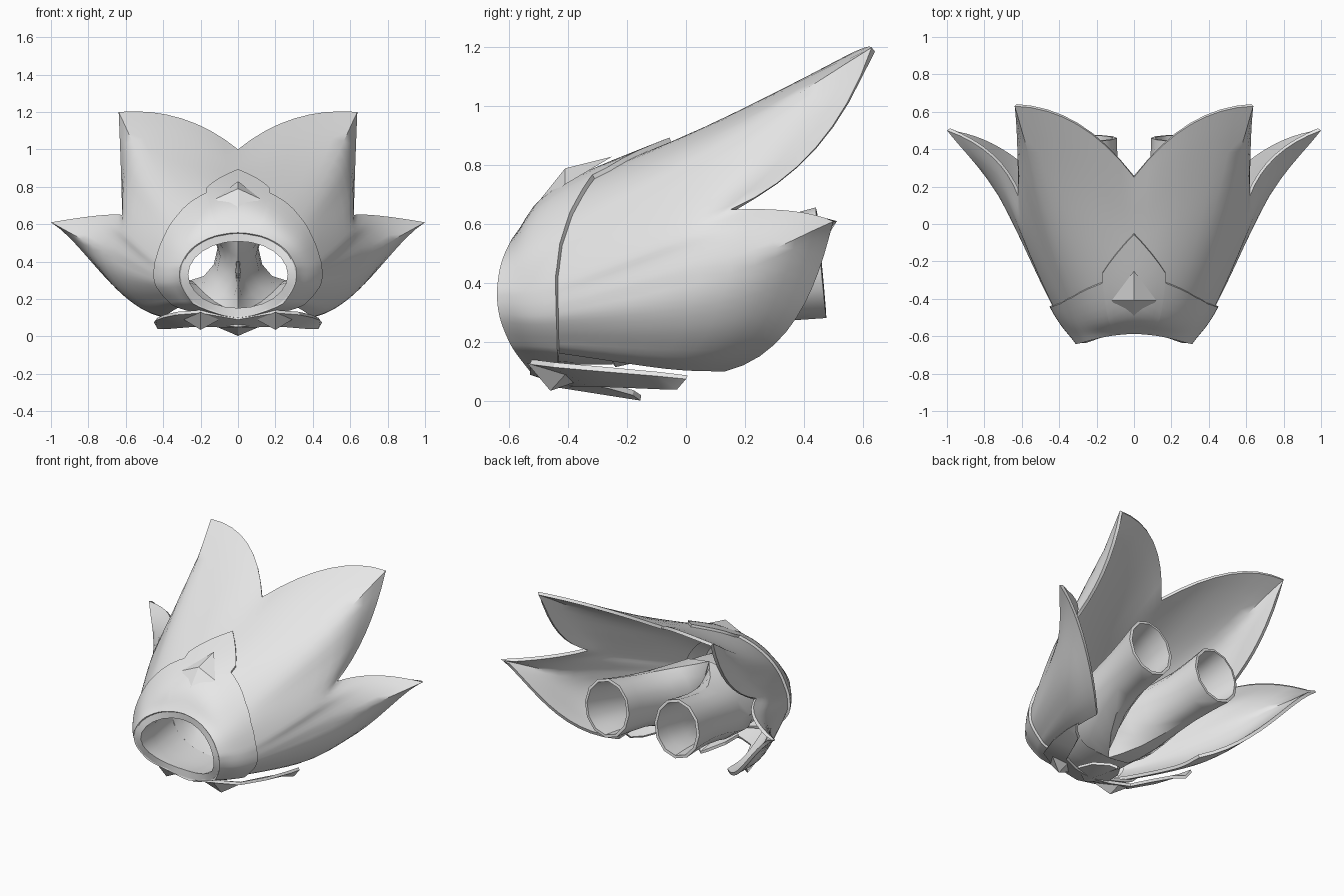
import bpy, math
from mathutils import Vector

if "Cube" in bpy.data.objects:
    bpy.data.objects.remove(bpy.data.objects["Cube"])

grey = bpy.data.materials.new("plain grey")
grey.diffuse_color = (0.8, 0.8, 0.8, 1)
grey.use_nodes = True
grey.node_tree.nodes["Principled BSDF"].inputs["Base Color"].default_value = grey.diffuse_color


def oval(deg, rx, up, down, y=None):
    """Point on the waist oval; the rim itself is bowed forward at its sides."""
    c, s = math.cos(math.radians(deg)), math.sin(math.radians(deg))
    yy = -.55 - .025 * s - .08 * c * c if y is None else y
    return Vector((rx * c, yy, .33 + (up if s > 0 else down) * s))


# Four outlines of the right half, each from top centre round to bottom centre
ANGLES = [90, 66, 46, 30, 13, 5, -4, -15, -32, -47, -90]
RIM = [oval(a, .30, .215, .215) for a in ANGLES]
WAIST = [oval(a, .44, .385, .23, -.43) for a in ANGLES]
FLARE = [Vector(p) for p in (
    (0, 0, .9), (.26, .15, .965), (.51, .2, .935), (.585, .13, .76), (.60, -.03, .57),
    (.66, .08, .54), (.725, .15, .46), (.68, .11, .33), (.57, .05, .2), (.39, -.07, .11),
    (0, -.2, .08))]
PETAL_EDGE = [Vector(p) for p in (
    (0, .25, 1), (.3, .53, 1.165), (.638, .63, 1.2), (.625, .44, .86), (.62, .15, .65),
    (.76, .36, .645), (1, .5, .61), (.82, .45, .44), (.63, .34, .235), (.4, .13, .1),
    (0, -.1, .07))]
OUTLINES = [RIM, WAIST, FLARE, PETAL_EDGE]
TIPS = [0, 2, 4, 6, 9, 10]                       # corners of the rear edge


def spline(a, b, c, d, t):
    return 0.5 * (2 * b + (c - a) * t + (2 * a - 5 * b + 4 * c - d) * t * t
                  + (3 * b - a - 3 * c + d) * t ** 3)


def flip(p):
    return Vector((-p.x, p.y, p.z))


def arc(col, u):
    """Smooth curve between neighbouring tips, crisp at each tip."""
    lo, hi = next((a, b) for a, b in zip(TIPS, TIPS[1:]) if u <= b)
    total = Vector()
    for i in range(lo, hi + 1):
        w = 1.0
        for j in range(lo, hi + 1):
            if j != i:
                w *= (u - j) / (i - j)
        total += col[i] * w
    return total


def across(s, u):
    """Point on outline s, u steps round from the top."""
    col = OUTLINES[s]
    if s == 3:
        return arc(col, u)
    i = min(int(u), 9)
    ext = [flip(col[1])] + col + [flip(col[9])]
    return spline(*ext[i:i + 4], u - i)


def surf(u, v):
    p = [across(s, u) for s in range(4)]
    p = [2 * p[0] - p[1]] + p + [2 * p[3] - p[2]]
    i = min(int(v), 2)
    return spline(*p[i:i + 4], v - i)


def v_at_y(u, y):
    lo, hi = 0.0, 3.0
    for _ in range(30):
        mid = (lo + hi) / 2
        if surf(u, mid).y < y:
            lo = mid
        else:
            hi = mid
    return lo


def make(name, verts, faces, mirror=False, thick=0, offset=-1, angle=35):
    me = bpy.data.meshes.new(name)
    me.from_pydata([tuple(v) for v in verts], [], faces)
    me.materials.append(grey)
    ob = bpy.data.objects.new(name, me)
    bpy.context.collection.objects.link(ob)
    if mirror:
        ob.modifiers.new("mirror", 'MIRROR').merge_threshold = 0.0005
    if thick:
        so = ob.modifiers.new("thickness", 'SOLIDIFY')
        so.thickness, so.offset = thick, offset
    bpy.ops.object.select_all(action='DESELECT')
    ob.select_set(True)
    bpy.context.view_layer.objects.active = ob
    bpy.ops.object.convert(target='MESH')
    bpy.ops.object.shade_smooth_by_angle(angle=math.radians(angle))
    return ob


def grid_faces(rows, n, closed=False):
    return [(r * n + c, r * n + (c + 1) % n, (r + 1) * n + (c + 1) % n, (r + 1) * n + c)
            for r in range(rows - 1) for c in range(n if closed else n - 1)]


# Flared skirt with two upper petals and two side petals, open underneath
us = [i / 4 for i in range(37)]
vs = [.6 + 2.4 * i / 12 for i in range(13)]
make("petal_skirt", [surf(u, v) for v in vs for u in us],
     grid_faces(len(vs), len(us)), True, .02, -1, 45)

# Raised front band, its rear edge rising to an arrow point on top
BAND_EDGE = [(0, -.05), (.8, -.26), (.82, -.31), (2, -.385), (3, -.42), (4, -.435), (10, -.43)]


def edge_y(u):
    for (a, ya), (b, yb) in zip(BAND_EDGE, BAND_EDGE[1:]):
        if u <= b:
            return ya + (yb - ya) * (u - a) / (b - a)
    return BAND_EDGE[-1][1]


us = [0, .2, .4, .6, .8, .82] + [1 + i / 3 for i in range(28)]
ends = [v_at_y(u, edge_y(u)) for u in us]
make("front_band", [surf(u, e * k / 9) for k in range(10) for u, e in zip(us, ends)],
     grid_faces(10, len(us)), True, .016, 1)

# Waist opening: flat rim and inner barrel
N = 24
RINGS = [(.308, .223, None), (.27, .183, None), (.275, .19, -.5), (.30, .215, -.38),
         (.31, .235, -.25)]
make("waist_barrel", [oval(360 * k / N, rx, rz, min(rz, .2), y)
                      if y else oval(360 * k / N, rx, rz, rz)
                      for rx, rz, y in RINGS for k in range(N)],
     grid_faces(len(RINGS), N, True), False, .012, 0)

# Leg tubes: half of the waist outline blending into a round end
M = 12
half = [oval(30 * k - 90, .31, .235, .2, -.25) for k in range(7)]
half += [Vector((0, -.25, .565 - .435 * k / 6)) for k in range(1, 6)]
legs = []
for y, blend in ((-.25, 0), (-.18, .3), (-.08, .65), (.04, .9), (.2, 1), (.35, 1), (.46, 1)):
    t = (y + .25) / .71
    cx, cz = .17 + .085 * t, .35 + .12 * t
    dip = .03 * math.sin(math.pi * t)
    rx, rz = .175 - .03 * t - dip, .19 - .02 * t - dip
    for k in range(M):
        a = 2 * math.pi * k / M - math.pi / 2
        p = Vector((cx + rx * math.cos(a), y, cz + rz * math.sin(a)))
        q = half[k].lerp(p, blend)
        q.y = y - .015 * t * math.sin(a)
        legs.append(q)
make("leg_tubes", legs, grid_faces(7, M, True), True, .018, -1)


# Pointed studs
def stud(name, base, apex, mirror=False):
    make(name, base + [apex], [(k, (k + 1) % 4, 4) for k in range(4)] + [(3, 2, 1, 0)],
         mirror, 0, -1, 5)


stud("top_stud", [(0, -.25, .83), (-.12, -.41, .735), (0, -.53, .64), (.12, -.41, .735)],
     (0, -.41, .79))
stud("lower_stud", [(.29, -.41, .09), (.2, -.36, .07), (.1, -.49, .09), (.2, -.54, .13)],
     (.2, -.46, .035), True)

# Flaps under the waist, sweeping back to a point on each side
outer = [(0, -.53, .09), (.2, -.53, .125), (.33, -.45, .115), (.40, -.28, .10),
         (.44, -.1, .085), (.45, 0, .075)]
inner = [(0, -.40, .045), (.14, -.38, .05), (.25, -.33, .05), (.31, -.2, .045),
         (.37, -.08, .04), (.43, -.03, .04)]
make("lower_flaps", outer + inner, grid_faces(2, 6), True, .018, 1, 20)

# Centre tail plate
make("centre_tail", [(0, -.46, .05), (.12, -.38, .06), (.10, -.27, .045), (.04, -.18, .02),
                     (0, -.155, .002)], [(0, 1, 2), (0, 2, 3), (0, 3, 4)],
     True, .018, 1, 20)
